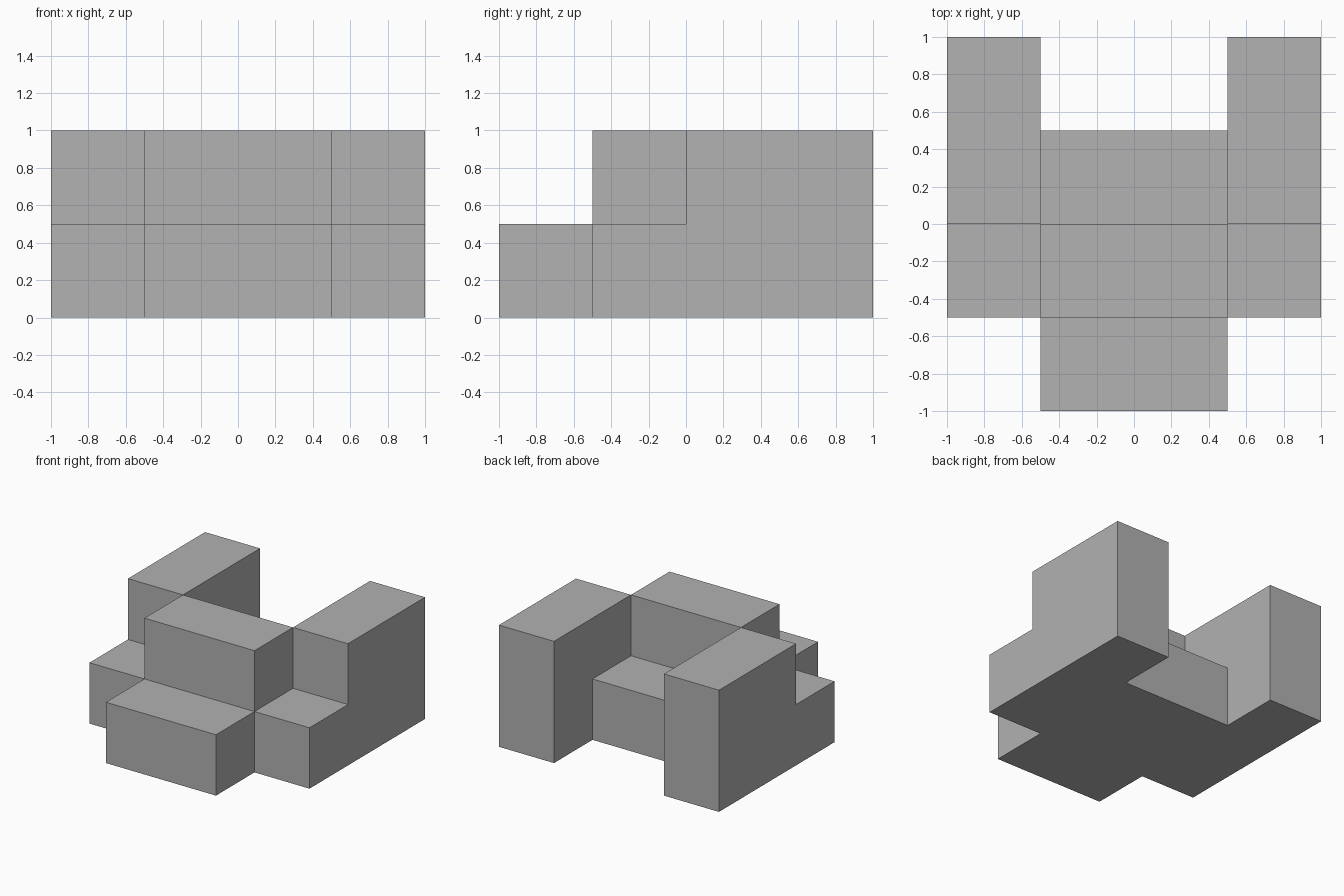
import bpy
import bmesh

cube = bpy.data.objects.get("Cube")
if cube:
    bpy.data.objects.remove(cube, do_unlink=True)

# Single plain grey
GREY = (0.445, 0.445, 0.445, 1.0)
grey = bpy.data.materials.new("plain_grey")
grey.use_nodes = True
grey.diffuse_color = GREY
grey.node_tree.nodes["Principled BSDF"].inputs["Base Color"].default_value = GREY


def extrude_profile(name, profile, x0, x1):
    """Sweep a (y, z) outline along x from x0 to x1."""
    bm = bmesh.new()
    face = bm.faces.new([bm.verts.new((x0, y, z)) for y, z in profile])
    swept = bmesh.ops.extrude_face_region(bm, geom=[face])["geom"]
    verts = [v for v in swept if isinstance(v, bmesh.types.BMVert)]
    bmesh.ops.translate(bm, verts=verts, vec=(x1 - x0, 0, 0))
    bmesh.ops.recalc_face_normals(bm, faces=bm.faces)
    mesh = bpy.data.meshes.new(name)
    bm.to_mesh(mesh)
    bm.free()
    mesh.materials.append(grey)
    obj = bpy.data.objects.new(name, mesh)
    bpy.context.collection.objects.link(obj)
    return obj


# Centre block: low front step, tall ridge, low rear step
centre = [(-1, 0), (0.5, 0), (0.5, 0.5), (0, 0.5), (0, 1),
          (-0.5, 1), (-0.5, 0.5), (-1, 0.5)]
extrude_profile("centre_block", centre, -0.5, 0.5)

# Side wings: low front step, tall rear wall
wing = [(-0.5, 0), (1, 0), (1, 1), (0, 1), (0, 0.5), (-0.5, 0.5)]
for name, side in (("left_wing", 1), ("right_wing", -1)):
    extrude_profile(name, wing, 0.5 * side, side)
